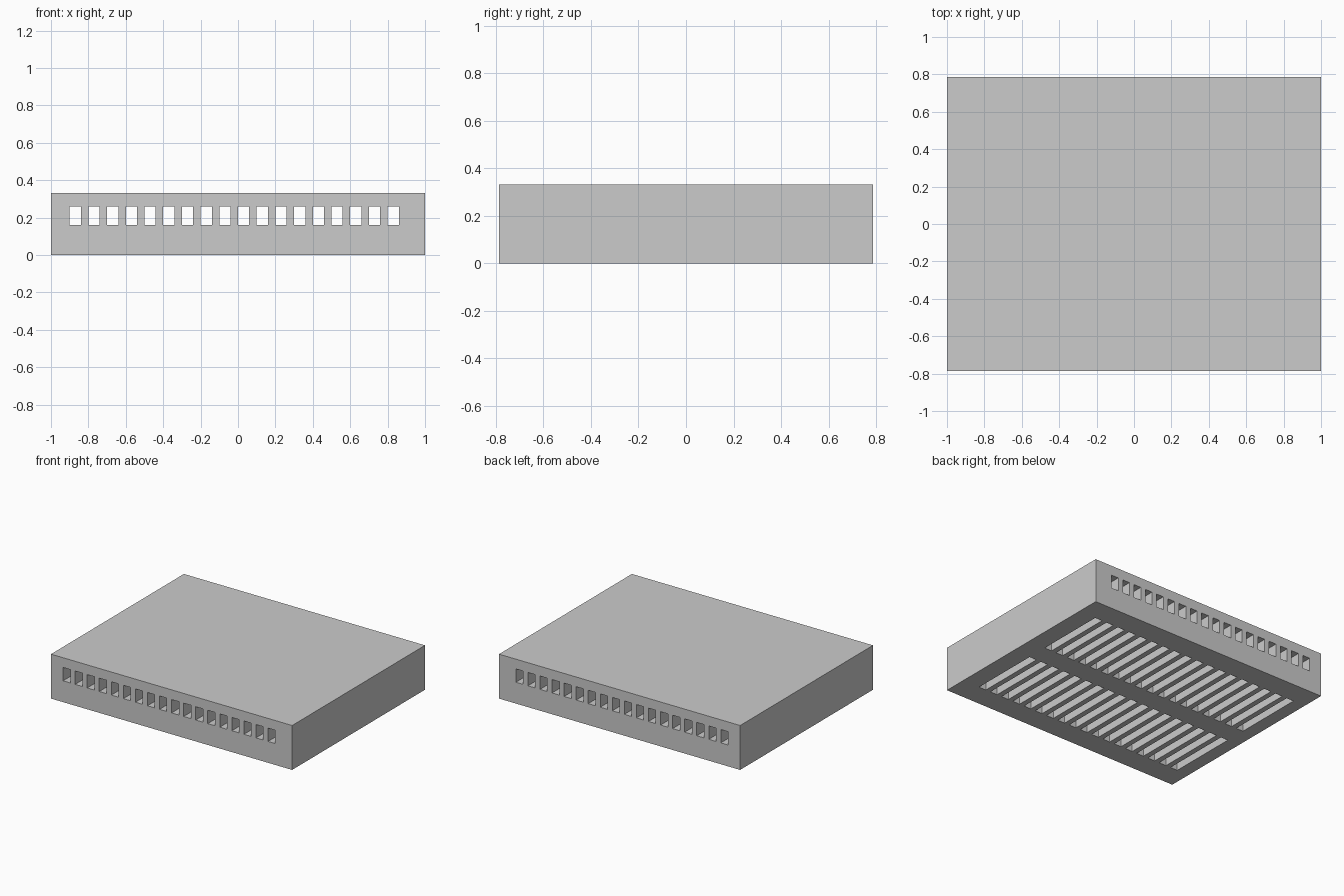
import bpy
import bmesh

cube = bpy.data.objects.get("Cube")
if cube:
    bpy.data.objects.remove(cube, do_unlink=True)

HALF_X, HALF_Y, HEIGHT = 1.0, 0.787, 0.333
SLOTS, FIRST_X, PITCH, SLOT_WIDTH = 18, -0.9, 0.1, 0.06
DUCT_LOW, DUCT_HIGH = 0.16, 0.26
VENT_IN, VENT_OUT = 0.08, 0.615
OVER = 0.1  # overshoot beyond the casing

grey = bpy.data.materials.new("light grey")
grey.use_nodes = True
colour = (0.6, 0.6, 0.6, 1.0)
grey.diffuse_color = colour
grey.node_tree.nodes["Principled BSDF"].inputs["Base Color"].default_value = colour


def add_object(name, bm):
    mesh = bpy.data.meshes.new(name)
    bmesh.ops.recalc_face_normals(bm, faces=bm.faces)
    bm.to_mesh(mesh)
    bm.free()
    mesh.materials.append(grey)
    obj = bpy.data.objects.new(name, mesh)
    bpy.context.collection.objects.link(obj)
    return obj


# Solid casing
bm = bmesh.new()
bmesh.ops.create_cube(bm, size=1)
for v in bm.verts:
    v.co.x *= 2 * HALF_X
    v.co.y *= 2 * HALF_Y
    v.co.z = (v.co.z + 0.5) * HEIGHT
casing = add_object("vent_casing", bm)

# Air passage profile: a front-to-back duct with two vents opening underneath
half = [(VENT_IN, DUCT_LOW), (VENT_IN, -OVER), (VENT_OUT, -OVER),
        (VENT_OUT, DUCT_LOW), (HALF_Y + OVER, DUCT_LOW), (HALF_Y + OVER, DUCT_HIGH)]
profile = half + [(-y, z) for y, z in reversed(half)]

# One passage per slot
bm = bmesh.new()
for i in range(SLOTS):
    x = FIRST_X + i * PITCH
    face = bm.faces.new([bm.verts.new((x, y, z)) for y, z in profile])
    side = bmesh.ops.extrude_face_region(bm, geom=[face], use_keep_orig=True)
    moved = [g for g in side["geom"] if isinstance(g, bmesh.types.BMVert)]
    bmesh.ops.translate(bm, verts=moved, vec=(SLOT_WIDTH, 0, 0))
cutter = add_object("air_passage_cutter", bm)
cutter.hide_render = True

# Cut the passages out of the casing
cut = casing.modifiers.new("air passages", "BOOLEAN")
cut.operation = "DIFFERENCE"
cut.solver = "EXACT"
cut.object = cutter
bpy.context.view_layer.objects.active = casing
casing.select_set(True)
bpy.ops.object.modifier_apply(modifier=cut.name)
bpy.data.objects.remove(cutter, do_unlink=True)
